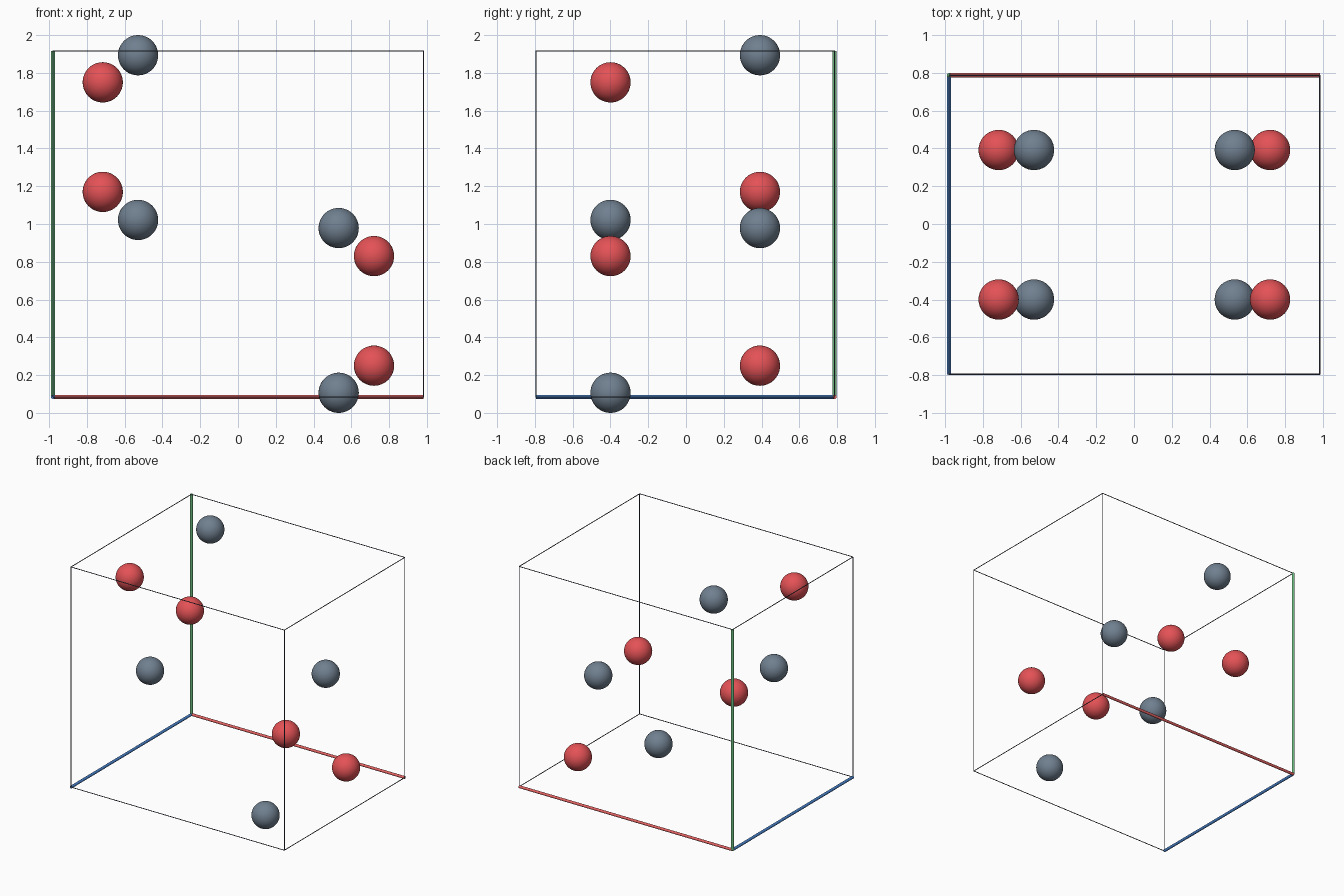
import bpy
from mathutils import Vector

if "Cube" in bpy.data.objects:
    bpy.data.objects.remove(bpy.data.objects["Cube"])


def material(name, srgb):
    m = bpy.data.materials.new(name)
    m.diffuse_color = [((c / 255 + 0.055) / 1.055) ** 2.4 for c in srgb] + [1]
    m.use_nodes = True
    m.node_tree.nodes["Principled BSDF"].inputs["Base Color"].default_value = m.diffuse_color
    return m


RED = material("red_atom", (228, 82, 86))
GREY = material("slate_atom", (112, 128, 144))
AXIS_RED = material("axis_red", (232, 100, 100))
AXIS_GREEN = material("axis_green", (110, 190, 130))
AXIS_BLUE = material("axis_blue", (74, 132, 205))
DARK = material("frame_dark", (72, 78, 92))

# Unit cell: centre and half extents
C = Vector((0.002, -0.004, 1.0))
H = Vector((0.981, 0.791, 0.915))


def finish(name, mat):
    o = bpy.context.object
    o.name = name
    o.data.materials.append(mat)
    bpy.ops.object.shade_smooth_by_angle(angle=1.1)


def rod(name, axis, signs, radius, sides, mat):
    """Rod along one cell axis, on the edge picked by signs."""
    pos = C + Vector([s * h for s, h in zip(signs, H)])
    pos[axis] = C[axis]
    direction = Vector([float(i == axis) for i in range(3)])
    bpy.ops.mesh.primitive_cylinder_add(
        vertices=sides, radius=radius, depth=2 * H[axis], location=pos,
        rotation=direction.to_track_quat('Z', 'Y').to_euler())
    finish(name, mat)


def atom(name, x, y, z, mat):
    bpy.ops.mesh.primitive_uv_sphere_add(
        segments=40, ring_count=24, radius=0.1065, location=C + Vector((x, y, z)))
    finish(name, mat)


# Cell edges: three thick coloured axes meet at the back lower left corner
axes = [("axis_x", AXIS_RED), ("axis_y", AXIS_BLUE), ("axis_z", AXIS_GREEN)]
origin = (-1, 1, -1)
for axis, (name, mat) in enumerate(axes):
    others = [i for i in range(3) if i != axis]
    for a in (-1, 1):
        for b in (-1, 1):
            signs = [0, 0, 0]
            signs[others[0]], signs[others[1]] = a, b
            if all(signs[i] == origin[i] for i in others):
                rod(name, axis, signs, 0.011, 16, mat)
            else:
                rod("cell_edge", axis, signs, 0.003, 8, DARK)

# Atoms: each kind repeats by half-cell glide and inversion through the centre
for name, x, z_front, z_back, mat in (("red_atom", -0.718, 0.75, 0.17, RED),
                                      ("slate_atom", -0.531, 0.0215, 0.8935, GREY)):
    for s in (1, -1):
        atom(name, s * x, -s * 0.3955, s * z_front, mat)
        atom(name, s * x, s * 0.3955, s * z_back, mat)
